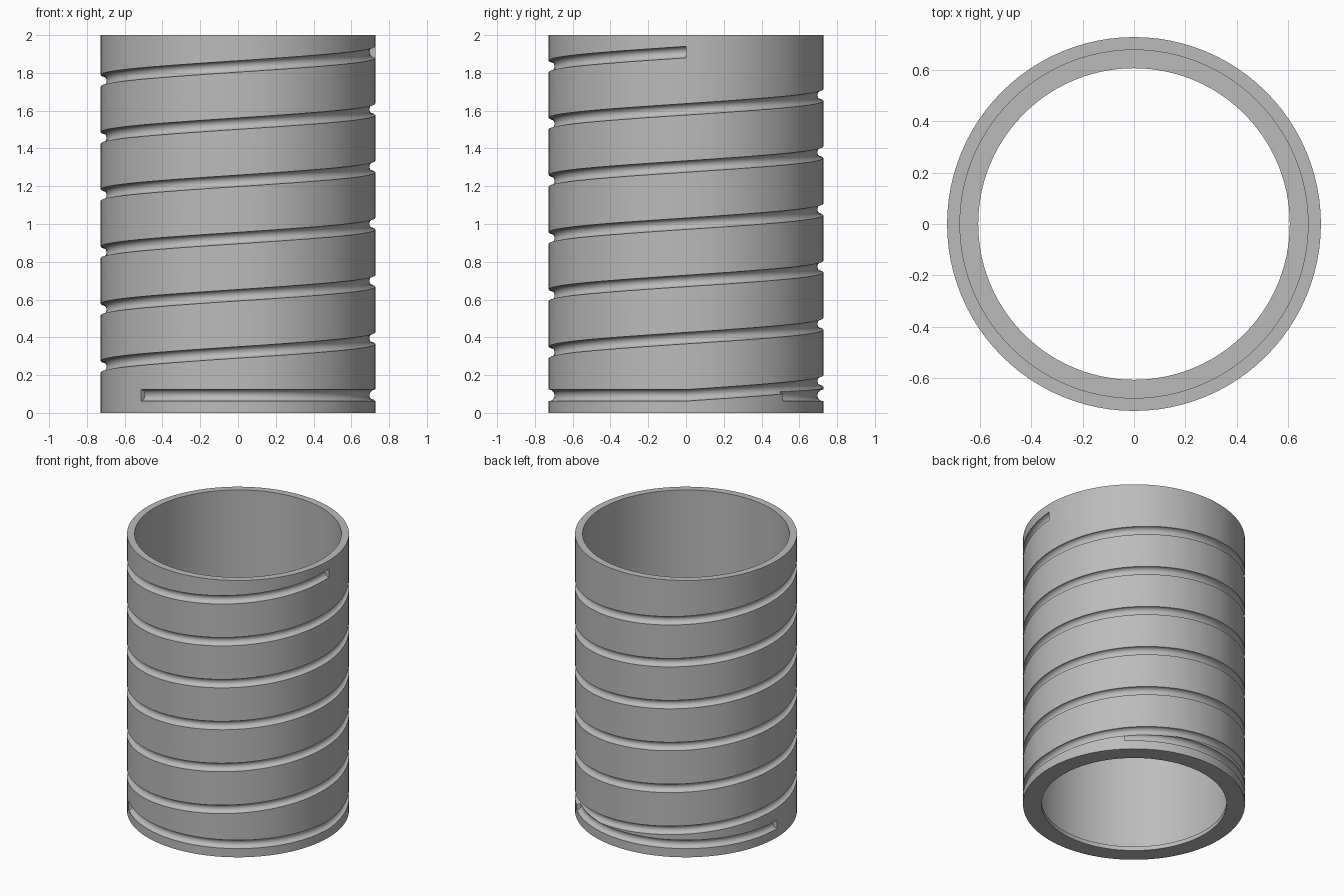
import bpy
import bmesh
from math import sin, cos, pi, radians

default = bpy.data.objects.get("Cube")
if default:
    bpy.data.objects.remove(default, do_unlink=True)

OUTER, BORE, LIP = 0.727, 0.677, 0.606
HEIGHT, LIP_HEIGHT = 2.0, 0.03
SIDES = 96
GROOVE_Z, GROOVE_R, TOP_Z, TURNS = 0.093, 0.031, 1.91, 6

grey = bpy.data.materials.new("plain grey")
grey.use_nodes = True
colour = (0.5, 0.5, 0.5, 1)
grey.diffuse_color = colour
grey.node_tree.nodes["Principled BSDF"].inputs["Base Color"].default_value = colour


def make_mesh(name, rings, closed):
    """Skin a list of rings of points; join the ends or cap them."""
    bm = bmesh.new()
    rows = [[bm.verts.new(p) for p in ring] for ring in rings]
    pairs = list(zip(rows, rows[1:]))
    if closed:
        pairs.append((rows[-1], rows[0]))
    else:
        bm.faces.new(rows[0])
        bm.faces.new(rows[-1])
    for a, b in pairs:
        for i in range(len(a)):
            j = (i + 1) % len(a)
            bm.faces.new((a[i], a[j], b[j], b[i]))
    bmesh.ops.recalc_face_normals(bm, faces=bm.faces)
    mesh = bpy.data.meshes.new(name)
    bm.to_mesh(mesh)
    bm.free()
    mesh.materials.append(grey)
    obj = bpy.data.objects.new(name, mesh)
    bpy.context.collection.objects.link(obj)
    return obj


def groove_height(angle):
    """Level up to angle zero, then rising steadily."""
    return GROOVE_Z + max(angle, 0) / (2 * pi * TURNS) * (TOP_Z - GROOVE_Z)


def groove_cutter(name, start, end, height):
    """Round bar swept around the outer wall between two angles."""
    start, end = radians(start), radians(end)
    steps = round((end - start) / (2 * pi) * SIDES)
    rings = []
    for s in range(steps + 1):
        a = start + (end - start) * s / steps
        ring = []
        for k in range(16):
            t = (k + 0.5) * pi / 8
            r = OUTER + GROOVE_R * cos(t)
            ring.append((r * cos(a), r * sin(a), height(a) + GROOVE_R * sin(t)))
        rings.append(ring)
    cutter = make_mesh(name, rings, closed=False)
    cutter.hide_render = True
    return cutter


# Tube wall with a narrow inward lip at the foot
profile = [(LIP, 0), (OUTER, 0), (OUTER, HEIGHT), (BORE, HEIGHT),
           (BORE, LIP_HEIGHT), (LIP, LIP_HEIGHT)]
tube = make_mesh("grooved_tube", [
    [(r * cos(a), r * sin(a), z) for r, z in profile]
    for a in (2 * pi * i / SIDES for i in range(SIDES))], closed=True)

# Spiral groove with its level lead-in, and the separate level groove behind
cutters = [
    groove_cutter("spiral_cutter", -135, 360 * TURNS, groove_height),
    groove_cutter("level_cutter", 45, 180, lambda a: GROOVE_Z),
]
bpy.ops.object.select_all(action="DESELECT")
bpy.context.view_layer.objects.active = tube
tube.select_set(True)
for cutter in cutters:
    cut = tube.modifiers.new("groove", "BOOLEAN")
    cut.operation = "DIFFERENCE"
    cut.solver = "EXACT"
    cut.object = cutter
    bpy.ops.object.modifier_apply(modifier=cut.name)
    bpy.data.objects.remove(cutter, do_unlink=True)

bpy.ops.object.shade_smooth_by_angle(angle=radians(30))
